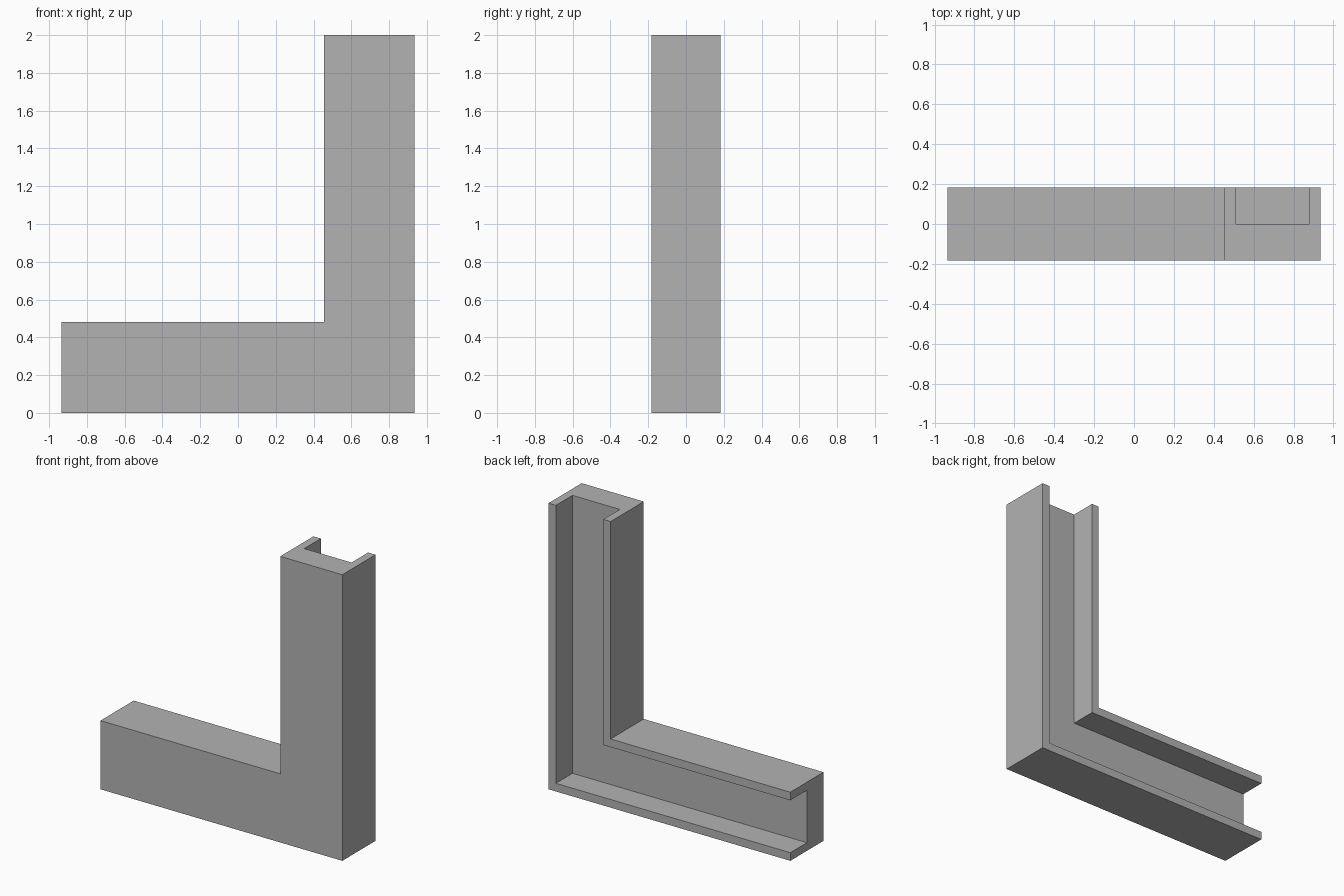
import bpy
import bmesh

# Remove the default cube
cube = bpy.data.objects.get("Cube")
if cube:
    bpy.data.objects.remove(cube, do_unlink=True)

# Overall sizes
HALF_X, HALF_Y, HEIGHT = 0.935, 0.183, 2.0
WIDTH, WALL, WEB_BACK = 0.48, 0.057, 0.0

# Grey material
grey = bpy.data.materials.new("plain grey")
grey.use_nodes = True
colour = (0.45, 0.45, 0.45, 1.0)
grey.diffuse_color = colour
grey.node_tree.nodes["Principled BSDF"].inputs["Base Color"].default_value = colour

# Channel cross-section: (distance from the outer edge, depth)
section = [
    (0, -HALF_Y), (WIDTH, -HALF_Y), (WIDTH, HALF_Y), (WIDTH - WALL, HALF_Y),
    (WIDTH - WALL, WEB_BACK), (WALL, WEB_BACK), (WALL, HALF_Y), (0, HALF_Y),
]

# Sweep the section along the foot, round a mitred corner and up the post
bm = bmesh.new()
stations = [
    [bm.verts.new((-HALF_X, y, d)) for d, y in section],
    [bm.verts.new((HALF_X - d, y, d)) for d, y in section],
    [bm.verts.new((HALF_X - d, y, HEIGHT)) for d, y in section],
]
count = len(section)
for a, b in zip(stations, stations[1:]):
    for i in range(count):
        j = (i + 1) % count
        bm.faces.new((a[i], a[j], b[j], b[i]))

# Close the two ends
bm.faces.new(stations[0])
bm.faces.new(stations[-1])

# Merge the flat mitre seams into single L-shaped faces
bmesh.ops.dissolve_limit(bm, angle_limit=0.01, verts=bm.verts, edges=bm.edges)
bmesh.ops.recalc_face_normals(bm, faces=bm.faces)

mesh = bpy.data.meshes.new("corner_channel")
bm.to_mesh(mesh)
bm.free()
mesh.materials.append(grey)
channel = bpy.data.objects.new("corner_channel", mesh)
bpy.context.collection.objects.link(channel)
